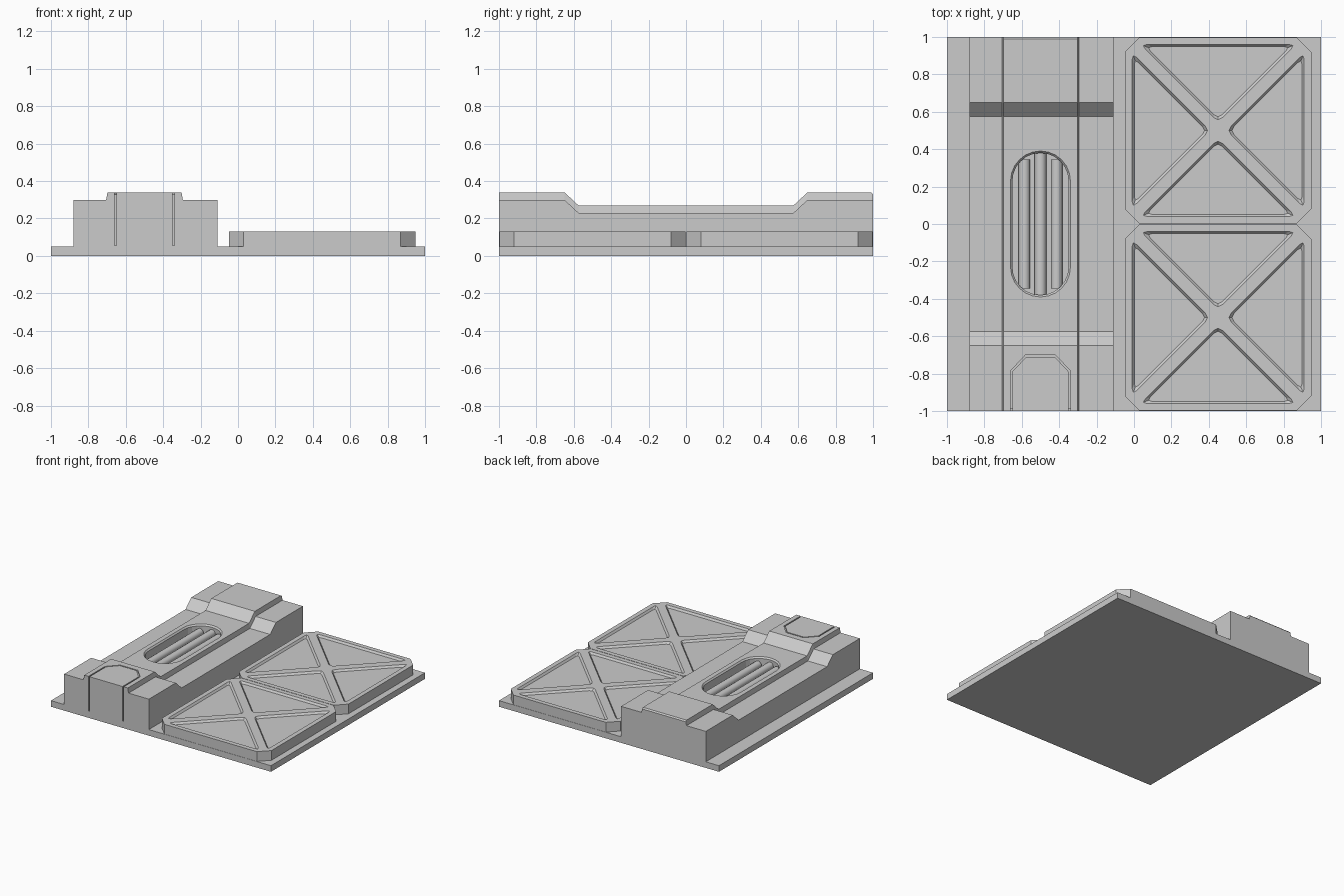
import bpy, bmesh
from math import sin, cos, pi, sqrt
from mathutils import Vector

if "Cube" in bpy.data.objects:
    bpy.data.objects.remove(bpy.data.objects["Cube"])


def loft(name, rings):
    """Solid skinned through equal-length closed rings, capped at both ends."""
    bm = bmesh.new()
    vs = [[bm.verts.new(p) for p in ring] for ring in rings]
    n = len(vs[0])
    for a, b in zip(vs, vs[1:]):
        for i in range(n):
            bm.faces.new((a[i], a[(i + 1) % n], b[(i + 1) % n], b[i]))
    bm.faces.new(vs[0])
    bm.faces.new(vs[-1])
    bmesh.ops.recalc_face_normals(bm, faces=bm.faces)
    me = bpy.data.meshes.new(name)
    bm.to_mesh(me)
    bm.free()
    ob = bpy.data.objects.new(name, me)
    bpy.context.collection.objects.link(ob)
    return ob


def at_z(outline, z):
    return [(p[0], p[1], z) for p in outline]


def rect(x0, x1, y0, y1):
    return [(x0, y0), (x1, y0), (x1, y1), (x0, y1)]


def cut(target, cutter):
    mod = target.modifiers.new("cut", 'BOOLEAN')
    mod.operation, mod.solver, mod.object = 'DIFFERENCE', 'EXACT', cutter
    cutter.hide_render = True
    cutter.hide_set(True)


def rounded(points, r):
    """Polygon with softened corners."""
    out = []
    for i, p in enumerate(points):
        p, a, b = Vector(p), Vector(points[i - 1]), Vector(points[(i + 1) % len(points)])
        s, e = p + (a - p).normalized() * r, p + (b - p).normalized() * r
        out += [s, (s + 2 * p + e) / 4, e]
    return out


def capsule(r):
    """Slot outline of radius r, long axis along y."""
    ends = []
    for k, side in ((0, 1), (pi, -1)):
        ends += [(-0.5 + r * cos(k + pi * i / 12), side * 0.23 + r * sin(k + pi * i / 12))
                 for i in range(13)]
    return ends


# base plate
loft("base_plate", [at_z(rect(-1, 1, -1, 1), z) for z in (0, 0.05)])


# stepped duct: one cross-section lofted along y, with a dip in the middle
def section(y, drop, lip=0):
    s, c = 0.30 - drop, 0.34 - drop - lip
    prof = [(-0.88, 0.05), (-0.88, s), (-0.705, s), (-0.698, c),
            (-0.302, c), (-0.295, s), (-0.11, s), (-0.11, 0.05)]
    return [(x, y, z) for x, z in prof]


duct = loft("duct", [section(-1, 0), section(-0.65, 0), section(-0.575, 0.07),
                     section(0.575, 0.07), section(0.65, 0), section(0.99, 0),
                     section(1, 0, 0.01)])

# vent slot with chamfered rim
cut(duct, loft("slot_cutter", [at_z(capsule(r), z) for r, z in
                               ((0.15, 0.19), (0.15, 0.258), (0.162, 0.272), (0.162, 0.3))]))

# hatch seam on the top and down the front
outer = [(-0.66, -1.02), (-0.66, -0.785), (-0.58, -0.70), (-0.42, -0.70), (-0.34, -0.785), (-0.34, -1.02)]
inner = [(-0.35, -1.02), (-0.35, -0.789), (-0.424, -0.71), (-0.576, -0.71), (-0.65, -0.789), (-0.65, -1.02)]
cut(duct, loft("seam_cutter", [at_z(outer + inner, z) for z in (0.328, 0.36)]))
for x in (-0.66, -0.35):
    cut(duct, loft("front_seam_cutter", [at_z(rect(x, x + 0.01, -1.02, -0.988), z) for z in (0.055, 0.35)]))

# rounded slats inside the vent
for dx in (-0.086, 0, 0.086):
    half = 0.23 + sqrt(0.15 ** 2 - (abs(dx) + 0.01) ** 2)
    ring = [(-0.5 + dx + 0.031 * cos(2 * pi * i / 16), 0.21 + 0.031 * sin(2 * pi * i / 16))
            for i in range(16)]
    slat = loft("vent_slat", [[(x, y, z) for x, z in ring] for y in (-half, half)])
    for f in slat.data.polygons:
        f.use_smooth = len(f.vertices) == 4

# two square pads, each with four triangular recesses
tri = rounded([(-0.415, 0.46), (0, 0.045), (0.415, 0.46)], 0.035)
tri_in = rounded([(-0.385, 0.448), (0, 0.063), (0.385, 0.448)], 0.03)
for cy in (-0.5, 0.5):
    h, k = 0.498, 0.42
    pad_outline = [(0.45 + x, cy + y) for x, y in
                   ((-k, -h), (k, -h), (h, -k), (h, k), (k, h), (-k, h), (-h, k), (-h, -k))]
    pad = loft("pad", [at_z(pad_outline, z) for z in (0.05, 0.13)])
    for q in range(4):
        c, s = round(cos(q * pi / 2)), round(sin(q * pi / 2))
        turn = lambda pts: [(0.45 + c * p[0] - s * p[1], cy + s * p[0] + c * p[1]) for p in pts]
        cut(pad, loft("recess_cutter", [at_z(turn(tri_in), 0.114), at_z(turn(tri), 0.1301),
                                        at_z(turn(tri), 0.15)]))
